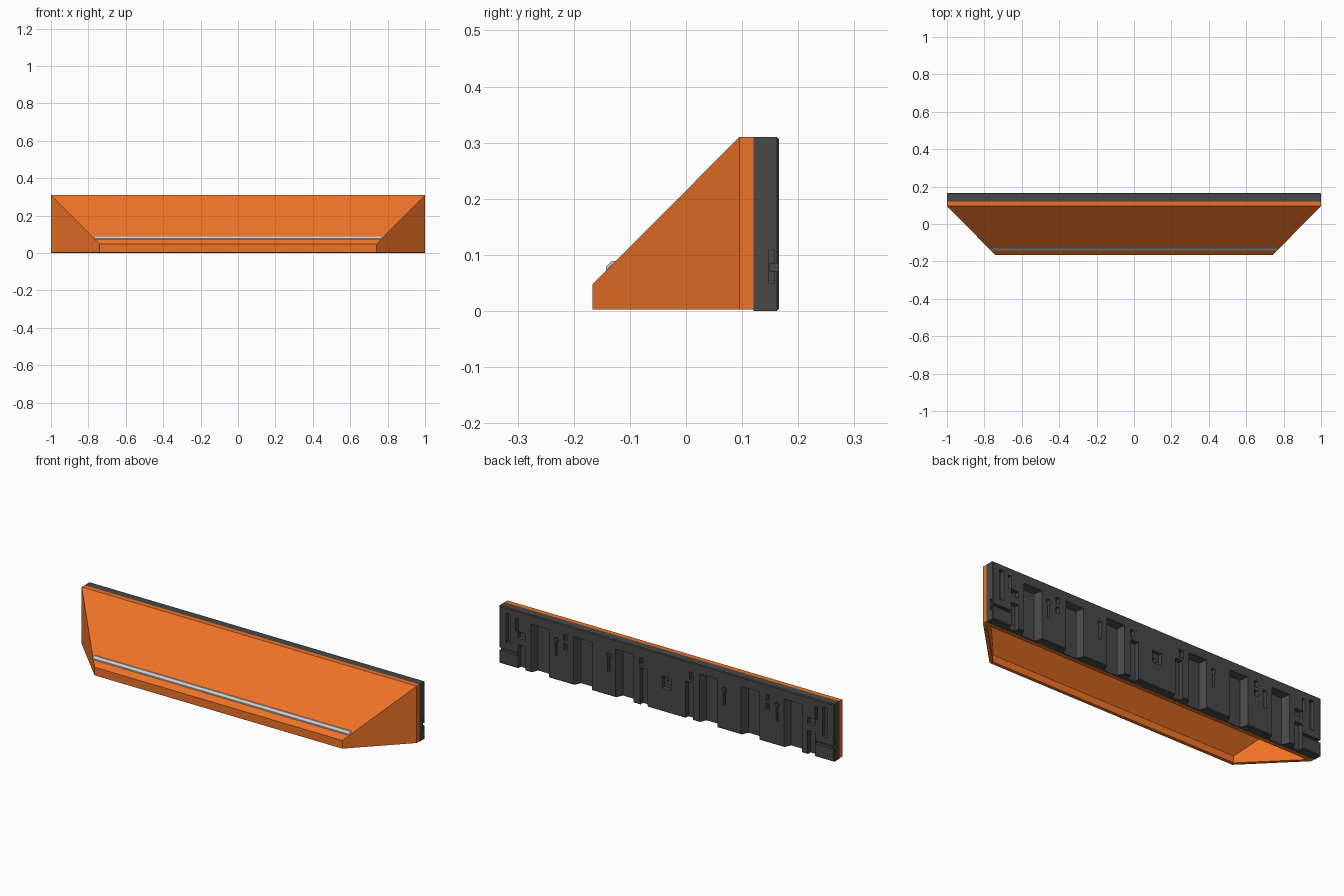
import bpy, bmesh, math

if "Cube" in bpy.data.objects:
    bpy.data.objects.remove(bpy.data.objects["Cube"])

def material(name, rgb):
    m = bpy.data.materials.new(name)
    m.diffuse_color = (*rgb, 1)
    m.use_nodes = True
    m.node_tree.nodes["Principled BSDF"].inputs["Base Color"].default_value = m.diffuse_color
    return m

ORANGE = material("orange", (0.86, 0.17, 0.02))
DARK = material("dark_grey", (0.065, 0.065, 0.065))

def loft(name, rings, mat=None):
    """Solid through a list of rings with equal point counts."""
    bm = bmesh.new()
    vs = [[bm.verts.new(p) for p in r] for r in rings]
    n = len(vs[0])
    for a, b in zip(vs, vs[1:]):
        for i in range(n):
            j = (i + 1) % n
            bm.faces.new((a[i], a[j], b[j], b[i]))
    bm.faces.new(vs[0])
    bm.faces.new(vs[-1])
    bmesh.ops.recalc_face_normals(bm, faces=bm.faces[:])
    me = bpy.data.meshes.new(name)
    bm.to_mesh(me)
    bm.free()
    ob = bpy.data.objects.new(name, me)
    bpy.context.scene.collection.objects.link(ob)
    if mat:
        me.materials.append(mat)
    return ob

def rect(y, x0, x1, z0, z1):
    return [(x0, y, z0), (x1, y, z0), (x1, y, z1), (x0, y, z1)]

def hood(name, sections, z0, mat=None):
    return loft(name, [rect(y, -w, w, z0, z) for y, w, z in sections], mat)

def carve(ob, cutters):
    """Subtract the cutters one by one, then remove them."""
    for c in cutters:
        c.hide_render = True
        m = ob.modifiers.new("cut", 'BOOLEAN')
        m.operation = 'DIFFERENCE'
        m.solver = 'EXACT'
        m.object = c
    bpy.context.view_layer.update()
    dg = bpy.context.evaluated_depsgraph_get()
    me = bpy.data.meshes.new_from_object(ob.evaluated_get(dg))
    ob.modifiers.clear()
    ob.data = me
    for c in cutters:
        bpy.data.objects.remove(c)

# Hollow sloping hood, open underneath
shell = hood("hood_shell", [(-.167, .74, .047), (.095, 1, .31), (.12, 1, .31)], .003, ORANGE)
carve(shell, [hood("cavity", [(-.149, .733, .04), (.095, .975, .285)], -.05)])

# Raised strip along the lower slope
prof = [(-.143, .070), (-.143, .078), (-.132, .089), (-.125, .089)]
loft("accent_strip", [[(x, y, z) for y, z in prof] for x in (-.765, .765)])

# Back panel with chamfered rear edge
c = .004
panel = loft("back_panel", [rect(.12, -1, 1, 0, .31), rect(.166 - c, -1, 1, 0, .31),
                            rect(.166, -1 + c, 1 - c, c, .31 - c)], DARK)
cuts = []

def pocket(x, w, z0, z1, floor=.135, taper=0.0):
    """Recess in the rear face, optionally widening outwards."""
    h = w / 2
    cuts.append(loft("cut", [rect(floor, x - h + taper, x + h - taper, z0, z1 - taper / 2),
                             rect(.175, x - h, x + h, z0, z1)]))

def keyhole(x, z, r, length):
    """Round hole with a narrow slot below."""
    pts = [(r * math.cos(a), r * math.sin(a))
           for a in (math.radians(-60 + 30 * i) for i in range(11))]
    pts += [(-r / 2, -length), (r / 2, -length)]
    cuts.append(loft("cut", [[(x + u, y, z + v) for u, v in pts] for y in (.14, .18)]))

for s in (-1, 1):
    # wide tapered channels open at the bottom
    for x in (.755, .5, .25):
        pocket(s * x, .116, -.05, .262, .128, .02)
    # narrow channels
    pocket(s * .135, .045, -.05, .2, .14)
    pocket(s * .865, .045, -.05, .13, .14)
    # keyholes and small latch holes
    for x in (.66, .345):
        keyhole(s * x, .215, .014, .085)
    for z in (.175, .225):
        pocket(s * .605, .022, z, z + .033, .145)
    pocket(s * .15, .024, .215, .255, .145)
    # end slot, hook slot and side groove
    pocket(s * .945, .026, .12, .28, .145)
    pocket(s * .895, .016, .2, .27, .145)
    pocket(s * .865, .044, .165, .2, .145)
    pocket(s * .955, .13, .07, .085, .15)
    cuts.append(loft("cut", [rect(y, s * .985, s * 1.05, .05, .11) for y in (.148, .158)]))

# Central square recess with a small screw hole showing the hood behind
pocket(0, .056, .125, .19, .145)
ring = [(.012 * math.cos(i * math.pi / 6), .012 * math.sin(i * math.pi / 6) + .155) for i in range(12)]
cuts.append(loft("cut", [[(x, y, z) for x, z in ring] for y in (.11, .18)]))
carve(panel, cuts)
